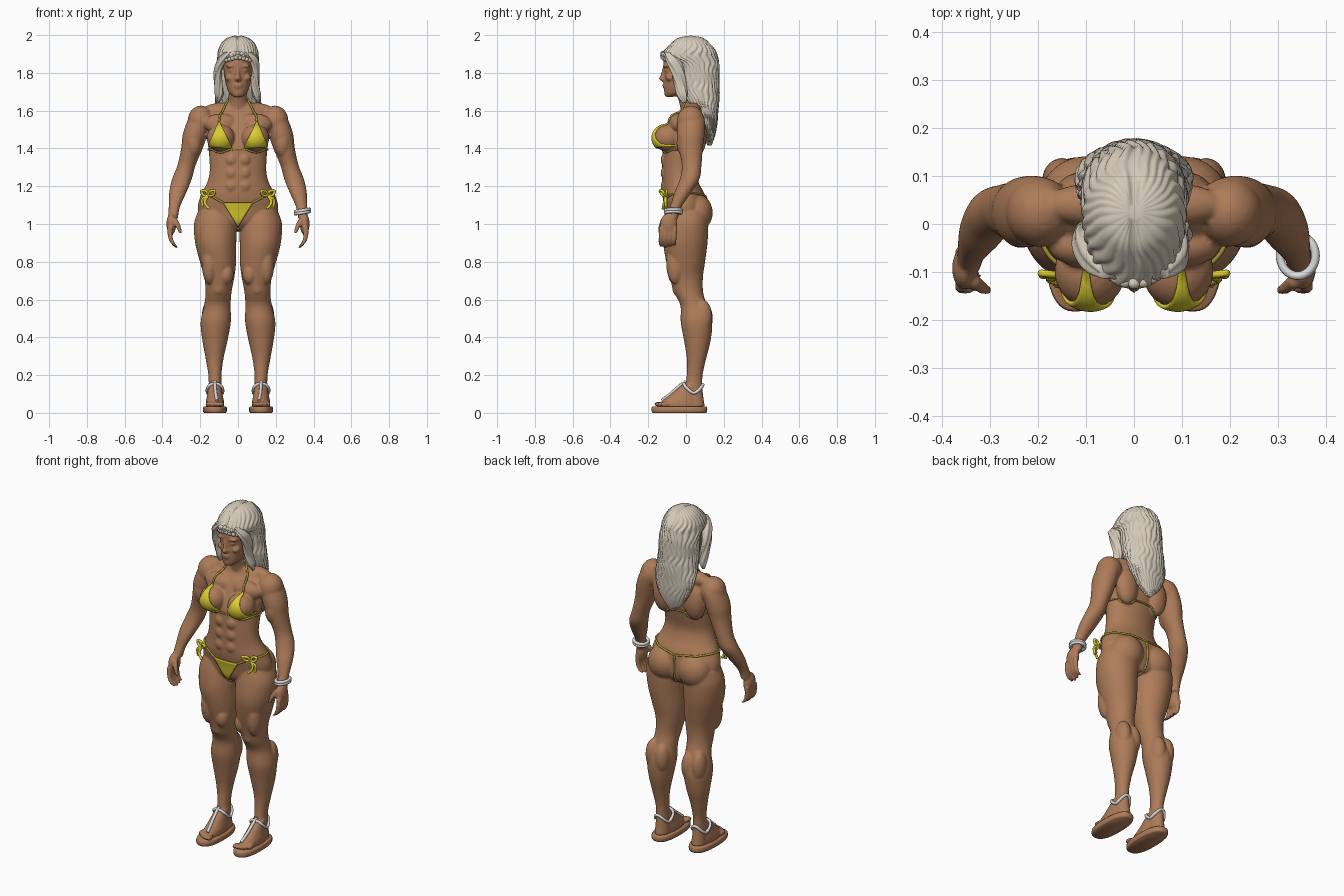
import bpy, bmesh, math
from mathutils import Vector, Matrix
from mathutils.bvhtree import BVHTree

cube = bpy.data.objects.get("Cube")
if cube:
    bpy.data.objects.remove(cube)


def material(name, r, g, b):
    mat = bpy.data.materials.new(name)
    mat.use_nodes = True
    mat.diffuse_color = (r, g, b, 1)
    mat.node_tree.nodes["Principled BSDF"].inputs["Base Color"].default_value = (r, g, b, 1)
    return mat


skin = material("warm skin", .42, .2, .1)
yellow = material("bright yellow", .72, .61, .03)
gold = material("dark gold cord", .42, .33, .04)
cream = material("cream hair", .66, .59, .49)
white = material("pale silver", .72, .72, .73)


def smooth_path(rows, steps):
    """Catmull-Rom resampling of points with any number of components."""
    rows = [Vector(r) for r in rows]
    result = []
    for i in range(len(rows) - 1):
        a, b, c, d = (rows[max(0, min(len(rows) - 1, i + k))] for k in (-1, 0, 1, 2))
        for k in range(steps):
            t = k / steps
            result.append(b + (c - a) * t / 2 + (a * 2 - b * 5 + c * 4 - d) * t * t / 2
                          + (b * 3 - a - c * 3 + d) * t ** 3 / 2)
    return result + [rows[-1]]


def loft(bm, rows, side=1, sides=32, steps=5, ripple=None, power=1):
    """Stack of level ellipses; each row is x, y, z, x radius, y radius."""
    rings = []
    for x, y, z, rx, ry in smooth_path(rows, steps):
        ring = []
        for k in range(sides):
            a = math.tau * k / sides
            f = ripple(a, z) if ripple else 1
            cx = math.copysign(abs(math.cos(a)) ** power, math.cos(a))
            cy = math.copysign(abs(math.sin(a)) ** power, math.sin(a))
            ring.append(bm.verts.new((side * (x + rx * f * cx), y + ry * f * cy, z)))
        rings.append(ring)
    for low, high in zip(rings, rings[1:]):
        for k in range(sides):
            n = (k + 1) % sides
            bm.faces.new((low[k], low[n], high[n], high[k]))
    bm.faces.new(rings[0])
    bm.faces.new(rings[-1])


def ball(bm, loc, size, side=1, detail=3):
    place = Matrix.Translation((loc[0] * side, loc[1], loc[2])) @ Matrix.Diagonal((*size, 1))
    bmesh.ops.create_icosphere(bm, subdivisions=detail, radius=1, matrix=place)


def finish(name, bm, mat):
    bmesh.ops.recalc_face_normals(bm, faces=bm.faces)
    mesh = bpy.data.meshes.new(name)
    bm.to_mesh(mesh)
    bm.free()
    mesh.materials.append(mat)
    mesh.shade_smooth()
    obj = bpy.data.objects.new(name, mesh)
    bpy.context.collection.objects.link(obj)
    return obj


def bake(obj):
    """Replace an object by a mesh with its modifiers applied."""
    deps = bpy.context.evaluated_depsgraph_get()
    mesh = bpy.data.meshes.new_from_object(obj.evaluated_get(deps))
    mesh.shade_smooth()
    name, mat = obj.name, obj.data.materials[0]
    bpy.data.objects.remove(obj)
    if not mesh.materials:
        mesh.materials.append(mat)
    result = bpy.data.objects.new(name, mesh)
    bpy.context.collection.objects.link(result)
    return result


def tube(name, points, radius, mat, closed=False):
    curve = bpy.data.curves.new(name, "CURVE")
    curve.dimensions = "3D"
    curve.bevel_depth, curve.bevel_resolution, curve.use_fill_caps = radius, 2, True
    spline = curve.splines.new("POLY")
    spline.points.add(len(points) - 1)
    for p, q in zip(spline.points, points):
        p.co = (*q, 1)
    spline.use_cyclic_u = closed
    curve.materials.append(mat)
    obj = bpy.data.objects.new(name, curve)
    bpy.context.collection.objects.link(obj)
    return bake(obj)


# Torso, neck and head
bm = bmesh.new()
loft(bm, [(0, .01, .97, .09, .07), (0, .005, 1.01, .18, .1), (0, 0, 1.08, .213, .11),
          (0, -.012, 1.15, .198, .113), (0, -.03, 1.22, .163, .097), (0, -.037, 1.28, .15, .09),
          (0, -.03, 1.35, .152, .095), (0, -.02, 1.42, .158, .1), (0, .005, 1.5, .17, .095),
          (0, .02, 1.56, .18, .08), (0, .03, 1.6, .15, .06), (0, .03, 1.64, .08, .05)], sides=48)
loft(bm, [(0, .04, 1.56, .07, .06), (0, .02, 1.64, .054, .055), (0, 0, 1.7, .05, .052), (0, 0, 1.78, .05, .05)])
loft(bm, [(0, -.088, 1.673, .022, .02), (0, -.06, 1.695, .047, .055), (0, -.04, 1.74, .064, .077),
          (0, -.025, 1.8, .074, .092), (0, -.02, 1.86, .077, .1), (0, -.01, 1.92, .066, .085), (0, 0, 1.96, .03, .04)])
loft(bm, [(0, -.117, 1.755, .012, .008), (0, -.122, 1.768, .018, .022), (0, -.118, 1.785, .011, .018),
          (0, -.112, 1.83, .009, .012)], sides=16)
ball(bm, (0, -.113, 1.737), (.023, .013, .007))
ball(bm, (0, -.11, 1.725), (.02, .014, .007))
ball(bm, (0, -.1, 1.69), (.022, .016, .015))
for s in (1, -1):
    # Face and torso muscles
    ball(bm, (.035, -.102, 1.836), (.03, .018, .009), s)
    ball(bm, (.033, -.1, 1.813), (.017, .013, .009), s)
    ball(bm, (.045, -.084, 1.775), (.025, .025, .02), s)
    ball(bm, (.091, -.097, 1.455), (.075, .079, .073), s)
    ball(bm, (.09, -.045, 1.53), (.09, .047, .055), s)
    ball(bm, (.08, .04, 1.6), (.11, .045, .042), s)
    ball(bm, (.1, .06, 1.47), (.066, .05, .11), s)
    ball(bm, (.098, .055, 1.06), (.098, .087, .1), s)
    for z in (1.2, 1.27, 1.34):
        ball(bm, (.034, -.113, z), (.032, .021, .034), s)
    # Arm, shoulder and hand
    loft(bm, [(.18, .03, 1.61, .035, .04), (.2, .03, 1.56, .06, .068), (.226, .025, 1.48, .065, .074),
              (.244, .025, 1.4, .057, .064), (.273, .03, 1.31, .048, .052), (.296, .02, 1.24, .052, .052),
              (.318, -.015, 1.17, .046, .045), (.337, -.055, 1.09, .03, .031), (.344, -.078, 1.03, .026, .036)], s)
    ball(bm, (.197, .025, 1.545), (.07, .073, .082), s)
    ball(bm, (.235, -.01, 1.43), (.042, .04, .075), s)
    ball(bm, (.353, -.092, 1.0), (.026, .045, .058), s)
    for i in range(4):
        y = -.058 - i * .024
        loft(bm, [(.36, y, .985, .013, .013), (.358, y - .003, .93, .013, .012), (.343, y - .004, .895, .011, .011),
                  (.322, y, .872 + .006 * abs(i - 2), .008, .008)], s, 12)
    loft(bm, [(.338, -.115, 1.03, .016, .016), (.318, -.132, .99, .014, .013), (.303, -.138, .95, .008, .009)], s, 12)
    # Leg, knee and calf
    loft(bm, [(.115, .01, 1.07, .095, .1), (.12, .005, 1.0, .113, .113), (.118, -.003, .9, .109, .117),
              (.106, -.002, .8, .096, .103), (.099, .002, .72, .08, .088), (.103, .013, .64, .069, .078),
              (.109, .04, .57, .07, .07), (.118, .055, .48, .08, .083), (.122, .06, .38, .066, .07),
              (.124, .055, .28, .046, .05), (.122, .045, .19, .034, .042), (.121, .04, .1, .036, .05),
              (.12, .045, .035, .04, .055)], s)
    ball(bm, (.103, -.04, .66), (.037, .033, .042), s)
    ball(bm, (.063, -.05, .735), (.04, .045, .06), s)
    ball(bm, (.15, -.055, .79), (.042, .05, .11), s)
    ball(bm, (.09, .09, .5), (.045, .052, .09), s)
    ball(bm, (.15, .088, .51), (.042, .05, .09), s)
    # Foot and toes
    loft(bm, [(.122, -.03, .03, .048, .115), (.122, -.025, .06, .048, .105), (.122, -.005, .095, .041, .08),
              (.122, .03, .15, .034, .05)], s)
    for i in range(5):
        ball(bm, (.086 + i * .019, -.143 + i * i * .002, .046), (.013 - i * .0007, .026, .014), s)
body = finish("body", bm, skin)
fuse = body.modifiers.new("fuse", "REMESH")
fuse.mode, fuse.voxel_size = "VOXEL", .006
soften = body.modifiers.new("soften", "SMOOTH")
soften.factor, soften.iterations = .5, 4
body = bake(body)
tree = BVHTree.FromPolygons([v.co for v in body.data.vertices], [p.vertices for p in body.data.polygons])


def snap(points, lift=.003):
    result = []
    for p in points:
        spot, normal, _, _ = tree.find_nearest(p)
        result.append(spot + normal * lift)
    return result


def patch(name, corners, limit):
    """Thin triangular cloth plate laid on the front of the body."""
    a, b, c = (Vector(p) for p in corners)
    n, cloth, rows = 18, bmesh.new(), []
    for i in range(n + 1):
        row = []
        for j in range(i + 1):
            p = a + (b - a) * ((i - j) / n) + (c - a) * (j / n)
            hit = tree.ray_cast(Vector((p.x, -.5, p.y)), Vector((0, 1, 0)))[0]
            y = min(hit.y, limit) if hit else limit
            row.append(cloth.verts.new((p.x, y - .004, p.y)))
        rows.append(row)
    for i in range(n):
        for j in range(i + 1):
            cloth.faces.new((rows[i][j], rows[i + 1][j], rows[i + 1][j + 1]))
            if j < i:
                cloth.faces.new((rows[i][j], rows[i + 1][j + 1], rows[i][j + 1]))
    obj = finish(name, cloth, yellow)
    shell = obj.modifiers.new("thickness", "SOLIDIFY")
    shell.thickness, shell.offset = .009, 0
    return bake(obj)


# Swimwear: cups, front panel, cords and side bows
patch("front_panel", [(0, .985), (-.078, 1.112), (.078, 1.112)], -.07)
band = [(.148 * math.cos(math.tau * k / 64), -.02 + .1 * math.sin(math.tau * k / 64), 1.395) for k in range(64)]
tube("chest_band", snap(band), .005, gold, True)
tube("back_cord", snap(smooth_path([(0, .12, 1.14), (0, .085, 1.08), (0, .07, 1.02), (0, .02, .975), (0, -.06, .985)], 6)),
     .006, gold)
for s, label in ((1, "left"), (-1, "right")):
    patch(label + "_cup", [(s * .1, 1.545), (s * .03, 1.4), (s * .158, 1.41)], -.045)
    cords = {"neck_cord": [(.1, -.09, 1.54), (.088, -.05, 1.6), (.065, -.01, 1.65), (.045, .04, 1.68), (0, .07, 1.68)],
             "hip_cord": [(.075, -.12, 1.11), (.15, -.09, 1.15), (.195, -.01, 1.165), (.13, .08, 1.16), (0, .1, 1.14)]}
    for name, path in cords.items():
        tube(f"{label}_{name}", snap([(s * x, y, z) for x, y, z in smooth_path(path, 8)]), .0055, gold)
    knot = Vector((.158, -.108, 1.15))
    for i, (dx, dz) in enumerate([(.035, .025), (-.035, .025), (.028, -.06), (-.005, -.07), (.012, -.045)]):
        side = Vector((-dz, 0, dx)) * .3
        end = knot + Vector((dx, -.012 + dx * .5, dz))
        path = [knot, (knot + end) / 2 + side, end, (knot + end) / 2 - side, knot]
        path = smooth_path(path if i < 2 else path[:3], 6)
        tube(f"{label}_bow_{i}", [(s * p.x, p.y, p.z) for p in path], .0075, yellow)

    # Sandals
    sole = bmesh.new()
    loft(sole, [(.122, -.035, 0, .058, .142), (.122, -.035, .008, .063, .147), (.122, -.035, .026, .063, .147),
                (.122, -.035, .033, .059, .143)], s, 40, 2, power=.8)
    finish(label + "_sandal_sole", sole, skin)
    strap = smooth_path([(.11, -.13, .07), (.118, -.08, .1), (.122, -.03, .15), (.122, -.005, .17)], 6)
    tube(label + "_instep_strap", snap([(s * x, y, z) for x, y, z in strap], .004), .0085, white)
    loop = []
    for k in range(40):
        a = math.tau * k / 40
        loop.append((s * (.122 + .042 * math.cos(a)), .042 + .055 * math.sin(a), .105 + .045 * abs(math.sin(a)) ** 1.5))
    tube(label + "_ankle_strap", snap(loop, .004), .0085, white, True)

# Bracelet on the left wrist
cuff = [(.341 + .037 * math.cos(math.tau * k / 40), -.066 + .042 * math.sin(math.tau * k / 40),
         1.066 + .006 * math.cos(math.tau * k / 40)) for k in range(40)]
for i in (-1, 1):
    tube("bracelet", [(x, y, z + i * .006) for x, y, z in cuff], .009, white, True)


# Hair: wavy grooved mass, front locks and a beaded braid
def waves(a, z):
    return 1 + .07 * (abs(math.sin(13 * a + 1.3 * math.sin(z * 31 + 3 * a) + .7 * math.sin(z * 67))) - .6)


hair = bmesh.new()
loft(hair, [(0, .125, 1.415, .012, .01), (0, .12, 1.47, .065, .034), (0, .115, 1.53, .1, .05), (0, .1, 1.6, .12, .07),
            (0, .078, 1.68, .117, .098), (0, .065, 1.75, .11, .11), (0, .056, 1.84, .107, .118),
            (0, .018, 1.885, .107, .148), (0, .02, 1.92, .103, .135), (0, .024, 1.96, .084, .1),
            (0, .025, 1.985, .056, .068), (0, .025, 1.999, .012, .015)], sides=156, steps=8, ripple=waves)
for v in hair.verts:
    if v.co.z > 1.9:
        v.co.z -= .01 * math.exp(-(v.co.x / .01) ** 2)
for s, swell in ((1, 0), (-1, .014)):
    loft(hair, [(.05, -.095, 1.91, .025, .02), (.083, -.07, 1.87, .026, .035), (.093 + swell, -.045, 1.81, .02, .035),
                (.09 + swell, -.03, 1.74, .021, .03), (.1, -.02, 1.68, .02, .026), (.108, -.01, 1.64, .006, .008)],
         s, 36, 6, ripple=lambda a, z: 1 + .12 * math.sin(6 * a + z * 50))
for row in range(2):
    for i in range(-5, 6):
        a = (i + row / 2) * .22
        ball(hair, (.086 * math.sin(a), -.012 - .112 * math.cos(a), 1.905 - row * .022 - .02 * abs(a)), (.013, .012, .012), 1, 2)
finish("hair", hair, cream)
